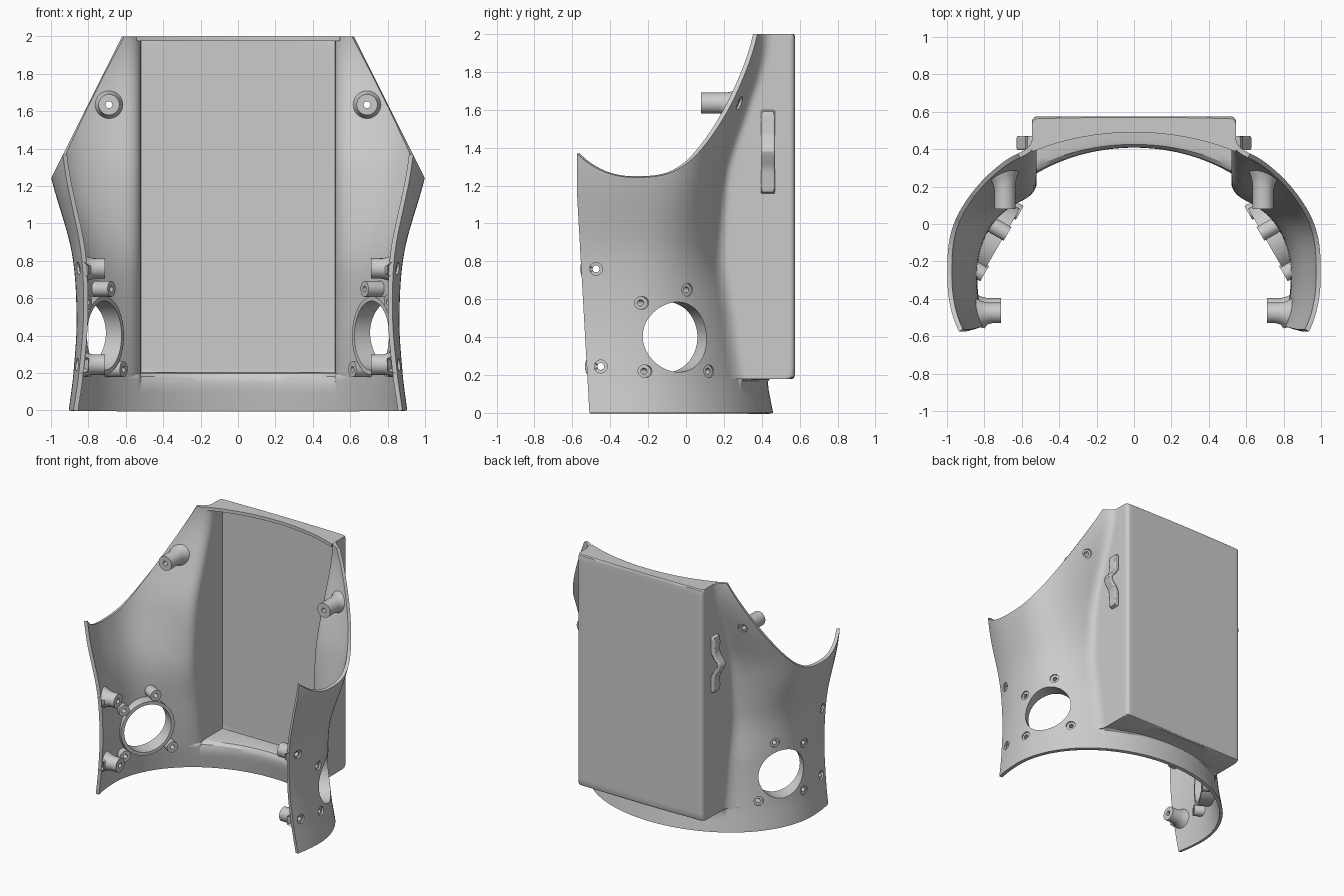
import bpy, bmesh, math
from mathutils import Vector, Matrix
from mathutils.bvhtree import BVHTree

if "Cube" in bpy.data.objects:
    bpy.data.objects.remove(bpy.data.objects["Cube"])

# z, half width, back depth, superellipse power, front depth
SECTIONS = [(0, .905, .74, 2, .98), (.2, .88, .70, 2, .95), (.5, .863, .635, 2.1, .9),
            (.85, .89, .53, 2.4, .84), (1.25, 1.0, .505, 3.1, .75), (1.6, 1.06, .61, 3.1, .7),
            (1.8, 1.085, .70, 2.6, .7), (2.0, 1.1, .795, 2, .7)]
YC, BOX_X, BOX_Y, FIL_X, RAD = -.28, .545, .575, .62, .028


def section(z):
    """Smoothly interpolated section values at height z."""
    S = SECTIONS
    i = max(k for k in range(len(S) - 1) if S[k][0] <= z + 1e-9)
    z0, z1 = S[i][0], S[i + 1][0]
    h, t = z1 - z0, (z - z0) / (z1 - z0)

    def slope(k, c):
        lo, hi = max(k - 1, 0), min(k + 1, len(S) - 1)
        return (S[hi][c] - S[lo][c]) / (S[hi][0] - S[lo][0])
    return [S[i][c] * (2*t**3 - 3*t*t + 1) + S[i + 1][c] * (3*t*t - 2*t**3)
            + h * slope(i, c) * (t**3 - 2*t*t + t) + h * slope(i + 1, c) * (t**3 - t*t)
            for c in range(1, 5)]


def half_profile(z, k, cap=False):
    """Right half of one slice, front edge to centre; k blends the box in."""
    a, b, n, bf = section(z)

    def back(x):
        return YC + b * (1 - (x / a) ** n) ** (1 / n)
    pts = []
    y_end = -.51 - .065 * min(1, z / 1.15)
    for i in range(8):
        y = y_end + (YC - y_end) * i / 8
        pts.append((a * math.sqrt(1 - ((y - YC) / bf) ** 2), y))
    th_end = math.atan2(back(FIL_X) - YC, FIL_X)
    for i in range(32):
        th = th_end * i / 32
        r = ((math.cos(th) / a) ** n + (math.sin(th) / b) ** n) ** (-1 / n)
        pts.append((r * math.cos(th), YC + r * math.sin(th)))
    # fillet, side wall, rounded corner, back panel: (plain x, box x, box y)
    p0, p1 = (FIL_X, back(FIL_X)), (BOX_X, back(BOX_X))
    p2 = (BOX_X, p1[1] + .05)
    box = []
    for i in range(9):
        t = i / 8
        x, y = [(1-t)**2 * p0[c] + 2*t*(1-t) * p1[c] + t*t * p2[c] for c in (0, 1)]
        box.append((x, x, y))
    y_top = BOX_Y - RAD
    for i in range(1, 9):
        box.append((BOX_X - .001 * i, BOX_X, p2[1] + (y_top - p2[1]) * i / 8))
    for i in range(1, 6):
        t = math.pi / 2 * i / 5
        box.append((BOX_X - .008 - .004 * i, BOX_X - RAD * (1 - math.cos(t)), y_top + RAD * math.sin(t)))
    for i in range(1, 17):
        x = (BOX_X - RAD) * (1 - i / 16)
        box.append((x, x, BOX_Y))
    for i, (xn, xb, yb) in enumerate(box):
        kk, yn = k, back(xn)
        if cap and i > 8:
            kk, yn = 0, yn - .025
        pts.append((xn + (xb - xn) * kk, yn + (yb - yn) * kk))
    return pts


def finish(name, bm, normals=True):
    if normals:
        bmesh.ops.recalc_face_normals(bm, faces=bm.faces)
    me = bpy.data.meshes.new(name)
    bm.to_mesh(me)
    bm.free()
    ob = bpy.data.objects.new(name, me)
    bpy.context.collection.objects.link(ob)
    return ob


def smooth(ob):
    bpy.ops.object.select_all(action='DESELECT')
    ob.select_set(True)
    bpy.context.view_layer.objects.active = ob
    bpy.ops.object.shade_smooth_by_angle(angle=math.radians(32))


# Curved shell with the box pushed out of its back
rows = [(.03 * i, 0, False) for i in range(5)]
rows += [(.15, .02, 0), (.168, .05, 0), (.177, .1, 0), (.18, .2, 0), (.18, .92, 0), (.186, .97, 0), (.2, 1, 0)]
rows += [(.2 + 1.78 * i / 44, 1, 0) for i in range(1, 45)]
rows += [(1.993, .98, 0), (2, .92, 0), (2, .92, True)]
bm = bmesh.new()
grid = []
for z, k, cap in rows:
    h = half_profile(z, k, cap)
    full = h + [(-x, y) for x, y in reversed(h[:-1])]
    grid.append([bm.verts.new((x, y, z)) for x, y in full])
for r0, r1 in zip(grid, grid[1:]):
    for c in range(len(r0) - 1):
        bm.faces.new((r0[c], r0[c + 1], r1[c + 1], r1[c]))
bmesh.ops.remove_doubles(bm, verts=bm.verts, dist=1e-5)
# Sloping shoulder cuts
for s in (1, -1):
    bmesh.ops.bisect_plane(bm, geom=bm.verts[:] + bm.edges[:] + bm.faces[:], dist=1e-5,
                           plane_co=(s * .62, 0, 2.0), plane_no=(s, 0, .5), clear_outer=True)
bm.normal_update()
surface = BVHTree.FromBMesh(bm)
shell = finish("back_shell", bm, normals=False)
m = shell.modifiers.new("thickness", 'SOLIDIFY')
m.thickness, m.offset = .025, -1


def tube(bm, p, d, R, r, flare=0, n=32):
    """Hollow boss from face centre p along d, ending inside the shell wall."""
    p, d = Vector(p), Vector(d).normalized()
    u = d.cross(Vector((0, 0, 1))).normalized()
    v = d.cross(u)
    loops = []
    for i in range(n):
        e = u * math.cos(2 * math.pi * i / n) + v * math.sin(2 * math.pi * i / n)

        def at(rad, back):
            dist = surface.ray_cast(p + e * rad, d)[3] or .1
            return p + e * rad + d * max(dist - back, .005)
        ring = [p + e * r, p + e * R]
        if flare:
            ring += [at(R, .085), at(R + flare * .3, .05)]
        ring += [at(R + flare, .012), at(r, .012)]
        loops.append([bm.verts.new(q) for q in ring])
    for i in range(n):
        A, B = loops[i], loops[(i + 1) % n]
        for j in range(len(A)):
            k = (j + 1) % len(A)
            bm.faces.new((A[j], A[k], B[k], B[j]))


def drill(bm, p, d, r, length=.3, n=32):
    d = Vector(d).normalized()
    mat = Matrix.Translation(Vector(p) + d * length / 2) @ d.to_track_quat('Z', 'Y').to_matrix().to_4x4()
    bmesh.ops.create_cone(bm, cap_ends=True, segments=n, radius1=r, radius2=r, depth=length, matrix=mat)


# Mounting rings, bosses and pegs on both sides, with their holes
cuts, rings, pegs = bmesh.new(), bmesh.new(), bmesh.new()
for s in (1, -1):
    axis = Vector((s * .866, .5, 0))
    tang = Vector((-s * .5, .866, 0))
    centre = Vector((s * .715, -.10, .4))
    tube(rings, centre, axis, .21, .185, n=64)
    drill(cuts, centre - axis * .03, axis, .185, n=64)
    for u, w in ((-.19, .18), (.06, .25), (-.18, -.18), (.19, -.18)):
        p = centre + tang * u + Vector((0, 0, w)) - axis * .01
        tube(rings, p, axis, .042, .016)
        drill(cuts, p + axis * .01, axis, .034)
    for y, z in ((-.475, .76), (-.45, .245)):
        tube(pegs, (s * .71, y, z), (s, 0, 0), .054, .018, .03)
        drill(cuts, (s * .73, y, z), (s, 0, 0), .034)
    tube(pegs, (s * .69, .08, 1.635), (0, 1, 0), .056, .018, .025)
    drill(cuts, (s * .69, .13, 1.635), (0, 1, 0), .034)

cutter = finish("hole_cutter", cuts)
cutter.hide_render = True
m = shell.modifiers.new("holes", 'BOOLEAN')
m.object, m.operation, m.solver = cutter, 'DIFFERENCE', 'EXACT'
bpy.context.view_layer.objects.active = shell
for name in ("thickness", "holes"):
    bpy.ops.object.modifier_apply(modifier=name)
bpy.data.objects.remove(cutter)
smooth(shell)
smooth(finish("side_mount_rings", rings))
smooth(finish("screw_pegs", pegs))

# Wavy strap loops on the box sides
outer = [(.54, 1.60), (.57, 1.59), (.58, 1.55), (.575, 1.48), (.59, 1.44), (.618, 1.41), (.627, 1.38),
         (.618, 1.35), (.59, 1.31), (.575, 1.27), (.58, 1.20), (.57, 1.165), (.54, 1.155)]
inner = [(.54, 1.28), (.565, 1.33), (.592, 1.36), (.598, 1.38), (.592, 1.40), (.565, 1.43), (.54, 1.47)]
for s, side in ((1, "right"), (-1, "left")):
    bm = bmesh.new()
    f = bm.faces.new([bm.verts.new((s * x, .395, z)) for x, z in outer + inner])
    ext = bmesh.ops.extrude_face_region(bm, geom=[f])
    bmesh.ops.translate(bm, vec=(0, .075, 0), verts=[g for g in ext['geom'] if isinstance(g, bmesh.types.BMVert)])
    loop = finish("strap_loop_" + side, bm)
    b = loop.modifiers.new("round", 'BEVEL')
    b.width, b.segments, b.limit_method, b.angle_limit = .008, 2, 'ANGLE', math.radians(60)
    smooth(loop)
